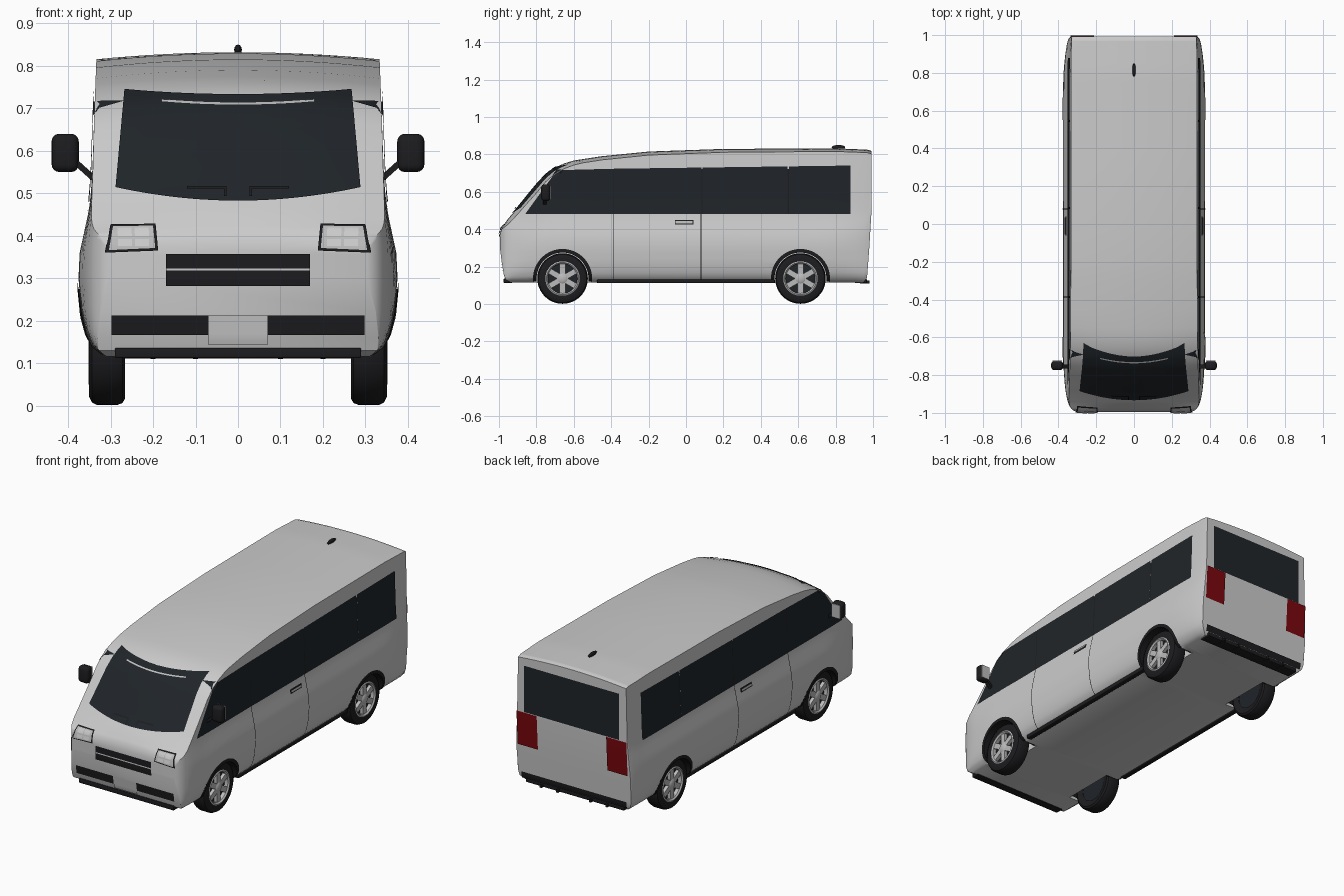
import bpy, bmesh, math
from mathutils import Vector
from mathutils.bvhtree import BVHTree

if "Cube" in bpy.data.objects:
    bpy.data.objects.remove(bpy.data.objects["Cube"])


def material(name, r, g, b):
    m = bpy.data.materials.new(name)
    m.diffuse_color = (r, g, b, 1)
    m.use_nodes = True
    m.node_tree.nodes["Principled BSDF"].inputs["Base Color"].default_value = m.diffuse_color
    return m


GLASS = material("dark_glass", 0.014, 0.018, 0.022)
BLACK = material("black_trim", 0.012, 0.012, 0.014)
RED = material("red_lamp", 0.2, 0.002, 0.004)
WHITE = material("white_lamp", 0.8, 0.8, 0.8)
SILVER = material("silver", 0.5, 0.5, 0.5)


def make(name, verts, faces, mat=None, smooth=35, fix=True):
    me = bpy.data.meshes.new(name)
    me.from_pydata(verts, [], faces)
    if fix:
        bm = bmesh.new()
        bm.from_mesh(me)
        bmesh.ops.remove_doubles(bm, verts=bm.verts, dist=1e-5)
        bmesh.ops.recalc_face_normals(bm, faces=bm.faces)
        bm.to_mesh(me)
        bm.free()
    ob = bpy.data.objects.new(name, me)
    bpy.context.collection.objects.link(ob)
    if mat:
        me.materials.append(mat)
    shade(ob, smooth)
    return ob


def shade(ob, angle=35):
    bpy.ops.object.select_all(action='DESELECT')
    ob.select_set(True)
    bpy.context.view_layer.objects.active = ob
    bpy.ops.object.shade_smooth_by_angle(angle=math.radians(angle))


def interp(pts, x):
    if x <= pts[0][0]:
        return pts[0][1]
    for (a, p), (b, q) in zip(pts, pts[1:]):
        if x <= b:
            return p + (q - p) * (x - a) / (b - a)
    return pts[-1][1]


# Body curves: roof line, crown, underside, width by height, width by length
ROOF = [(-.995, .375), (-.985, .41), (-.95, .457), (-.9, .515), (-.85, .577), (-.8, .638), (-.75, .692),
        (-.7, .73), (-.65, .752), (-.6, .767), (-.45, .79), (-.2, .815), (.2, .829), (.8, .832), (.97, .825), (.992, .818)]
CROWN = [(-.995, .005), (-.95, .03), (-.8, .045), (-.7, .032), (-.55, .02), (1, .016)]
UNDER = [(-.995, .30), (-.985, .22), (-.975, .16), (-.965, .13), (-.94, .116), (.95, .116), (.968, .14), (.98, .3), (.992, .5)]
WIDTH = [(.115, .31), (.135, .34), (.17, .357), (.22, .369), (.3, .376), (.36, .373), (.42, .36), (.47, .349),
         (.55, .343), (.7, .338), (.83, .333)]
PLAN = [(-.995, .305), (-.985, .325), (-.965, .343), (-.93, .358), (-.88, .372), (-.8, .39), (-.65, .45),
        (.65, .45), (.85, .385), (.95, .36), (.992, .346)]


def half_width(y, z):
    w, p = interp(WIDTH, z), interp(PLAN, y)
    return (w ** -24 + p ** -24) ** (-1 / 24)


def body_shell():
    ys = sorted({p[0] for c in (ROOF, UNDER, PLAN) for p in c} | {-.3, 0, .4, .6, -.55, .75, .9})
    rows, cols, verts = 22, 16, []
    for y in ys:
        lo, crown = interp(UNDER, y), interp(CROWN, y)
        hi = interp(ROOF, y) - crown
        right = []
        for i in range(rows + 1):
            z = lo + (hi - lo) * (i / rows) ** 1.3
            right.append((half_width(y, z), y, z))
        w = right[-1][0]
        top = [(w * k, y, hi + crown * (1 - k * k)) for k in (1 - 2 * j / cols for j in range(1, cols))]
        verts += right + top + [(-x, b, c) for x, b, c in reversed(right)]
    n = len(verts) // len(ys)
    faces = [(i * n + j, i * n + (j + 1) % n, (i + 1) * n + (j + 1) % n, (i + 1) * n + j)
             for i in range(len(ys) - 1) for j in range(n)]
    faces += [tuple(range(n)), tuple(range(len(verts) - n, len(verts)))]
    return make("van_body", verts, faces)


body = body_shell()
bpy.context.view_layer.update()
surface = BVHTree.FromObject(body, bpy.context.evaluated_depsgraph_get())
FRONT, REAR, RIGHT, LEFT = Vector((0, -1, 0)), Vector((0, 1, 0)), Vector((1, 0, 0)), Vector((-1, 0, 0))


def panel(name, side, corners, mat, off=.004, n=12, m=8, bow=(0, 0)):
    """Four-cornered panel (bl, br, tr, tl) projected on to the body."""
    bl, br, tr, tl = (Vector(c) for c in corners)
    verts = []
    for j in range(m + 1):
        t = j / m
        for i in range(n + 1):
            s = i / n
            p = bl.lerp(br, s).lerp(tl.lerp(tr, s), t)
            p.y += (bow[0] * (1 - t) + bow[1] * t) * 4 * s * (1 - s)
            o = Vector((p.x, 0, p.y)) if side.x == 0 else Vector((0, p.x, p.y))
            hit, nor, _, _ = surface.ray_cast(o + side * 3, -side)
            if hit is None:
                hit, nor, _, _ = surface.find_nearest(o + side)
            verts.append(hit + nor * off)
    k = n + 1
    faces = [(j * k + i, j * k + i + 1, (j + 1) * k + i + 1, (j + 1) * k + i) for j in range(m) for i in range(n)]
    ob = make(name, verts, faces, mat, 50, False)
    if ob.data.polygons[0].normal.dot(side) < 0:
        ob.data.flip_normals()
    return ob


def rect(a, b, c, d):
    return [(a, c), (b, c), (b, d), (a, d)]


def box(name, centre, size, mat=None, bevel=0.0):
    bpy.ops.mesh.primitive_cube_add(size=1, location=centre)
    ob = bpy.context.object
    ob.name = name
    ob.scale = size
    bpy.ops.object.transform_apply(location=False, rotation=False, scale=True)
    if mat:
        ob.data.materials.append(mat)
    if bevel:
        mod = ob.modifiers.new("bevel", 'BEVEL')
        mod.width, mod.segments = bevel, 4
        bpy.ops.object.modifier_apply(modifier="bevel")
        shade(ob)
    return ob


def lathe(name, profile, centre, sx, mat, n=48):
    """Spin (radius, x) points about the wheel axle."""
    y, z = centre
    k = len(profile)
    verts = [(sx * x, y + r * math.cos(a), z + r * math.sin(a))
             for a in (2 * math.pi * i / n for i in range(n)) for r, x in profile]
    faces = [(i * k + j, i * k + j + 1, (i + 1) % n * k + j + 1, (i + 1) % n * k + j)
             for i in range(n) for j in range(k - 1)]
    return make(name, verts, faces, mat)


# Windscreen, wipers and front trim
panel("windscreen", FRONT, [(-.288, .512), (.288, .512), (.267, .742), (-.267, .742)], GLASS, n=28, m=20, bow=(-.032, -.012))
panel("windscreen_visor_line", FRONT, rect(-.18, .18, .712, .717), SILVER, .006, 20, 1, bow=(-.008, -.008))
for s in (-1, 1):
    panel("wiper_blade", FRONT, rect(s * .03, s * .12, .505, .511), BLACK, .01, 6, 1)
    panel("wiper_arm", FRONT, rect(s * .03 - .003, s * .03 + .003, .487, .511), BLACK, .01, 1, 3)
    panel("headlight_frame", FRONT, [(s * .188, .365), (s * .312, .36), (s * .3, .424), (s * .194, .426)], BLACK)
    panel("headlight_lens", FRONT, [(s * .195, .371), (s * .304, .366), (s * .294, .418), (s * .2, .42)], SILVER, .006)
    for u in (.21, .25):
        for v in (.373, .397):
            panel("headlight_lamp", FRONT, rect(s * u, s * (u + .033), v, v + .017), WHITE, .008, 3, 2)
    panel("lower_intake", FRONT, rect(s * .07, s * .298, .167, .213), BLACK, .004, 14, 4)
panel("grille_upper", FRONT, rect(-.17, .17, .323, .357), BLACK)
panel("grille_lower", FRONT, rect(-.17, .17, .282, .318), BLACK)
panel("grille_bar", FRONT, rect(-.17, .17, .318, .323), WHITE, .006, 12, 1)
panel("front_plate", FRONT, rect(-.07, .07, .145, .213), WHITE, .006)
box("front_lip", (0, -.952, .124), (.58, .045, .024), BLACK, .004)

# Rear window, lamps and bumper
panel("rear_window", REAR, rect(-.29, .29, .51, .765), GLASS, n=16)
for s in (-1, 1):
    panel("tail_lamp", REAR, rect(s * .212, s * .335, .32, .508), RED, .006)
    box("rear_bumper_fin", (s * .1, .955, .118), (.012, .05, .016), BLACK)
    box("rear_bumper_fin", (s * .2, .955, .118), (.012, .05, .016), BLACK)
panel("rear_plate", REAR, rect(-.07, .07, .195, .26), WHITE, .005)
panel("rear_bumper_strip", REAR, rect(-.32, .32, .135, .168), BLACK, .006, 16, 3)
box("rear_valance", (0, .935, .122), (.6, .065, .022), BLACK, .004)


def window_top(y):
    return .728 + .0135 * y


# Sides: glazing, seams, handles, skirts and mirrors
for s, side in ((1, RIGHT), (-1, LEFT)):
    panel("front_side_window", side, [(-.86, .48), (-.388, .48), (-.388, window_top(-.388)), (-.69, .715)], GLASS, n=20, m=14)
    for a, b in ((-.384, .082), (.088, .542), (.55, .88)):
        panel("side_window", side, [(a, .48), (b, .48), (b, window_top(b)), (a, window_top(a))], GLASS)
    for y in (-.386, .085, .546):
        panel("window_pillar", side, rect(y - .005, y + .005, .48, .722), BLACK, .003, 1, 8)
    for y in (-.386, .08):
        panel("door_seam", side, rect(y - .002, y + .002, .125, .48), BLACK, .002, 1, 24)
    panel("door_handle_recess", side, rect(-.06, .04, .424, .447), BLACK, .004, 4, 2)
    panel("door_handle", side, rect(-.055, .035, .429, .442), SILVER, .009, 4, 2)
    box("side_skirt", (s * .322, 0, .121), (.03, .95, .02), BLACK, .004)
    box("mirror_housing", (s * .407, -.75, .595), (.064, .048, .09), BLACK, .018)
    box("mirror_glass", (s * .407, -.725, .595), (.05, .004, .074), SILVER)
    arm = box("mirror_arm", (s * .36, -.755, .553), (.065, .02, .014), BLACK)
    arm.rotation_euler.y = -s * math.radians(42)

# Roof aerial
bpy.ops.mesh.primitive_uv_sphere_add(segments=16, ring_count=10, location=(0, .815, .838))
bpy.context.object.name = "roof_aerial"
bpy.context.object.scale = (.009, .036, .012)
bpy.context.object.data.materials.append(BLACK)
shade(bpy.context.object)

# Wheels, arch liners and arch cut-outs
R, HUB = .135, .136
for y in (-.66, .612):
    for s in (1, -1):
        lathe("tyre", [(.085, .275), (.12, .266), (R - .005, .272), (R, .285), (R, .332), (R - .006, .344),
                       (.115, .351), (.092, .349), (.085, .33)], (y, HUB), s, BLACK)
        lathe("rim_dish", [(.088, .325), (.0, .325)], (y, HUB), s, GLASS)
        lathe("wheel_back", [(.088, .28), (.0, .28)], (y, HUB), s, GLASS)
        lathe("rim_lip", [(.088, .325), (.092, .349), (.086, .352), (.079, .345), (.079, .325)], (y, HUB), s, SILVER)
        lathe("hub_cap", [(.026, .325), (.026, .345), (.018, .35), (0, .35)], (y, HUB), s, SILVER, 24)
        for i in range(6):
            a = math.pi / 3 * i + math.pi / 6
            sp = box("wheel_spoke", (s * .336, y + .051 * math.cos(a), HUB + .051 * math.sin(a)), (.018, .064, .03), SILVER)
            sp.rotation_euler.x = a
        verts, n = [], 32
        for i in range(n + 1):
            a = math.radians(-6 + 192 * i / n)
            for r, inner in ((.158, 0), (.139, 0), (.139, 1)):
                py, pz = y + r * math.cos(a), HUB + r * math.sin(a)
                oy, oz = y + .158 * math.cos(a), HUB + .158 * math.sin(a)
                verts.append((s * (.24 if inner else half_width(oy, oz) + .003), py, pz))
        make("wheel_arch", verts, [(3 * i + j, 3 * i + j + 1, 3 * i + j + 4, 3 * i + j + 3)
                                   for i in range(n) for j in range(2)], BLACK)
        bpy.ops.mesh.primitive_cylinder_add(vertices=48, radius=.153, depth=.26, location=(s * .37, y, HUB),
                                            rotation=(0, math.pi / 2, 0))
        cutter = bpy.context.object
        bpy.context.view_layer.objects.active = body
        mod = body.modifiers.new("arch", 'BOOLEAN')
        mod.operation, mod.object, mod.solver = 'DIFFERENCE', cutter, 'EXACT'
        bpy.ops.object.modifier_apply(modifier="arch")
        bpy.data.objects.remove(cutter)
shade(body)
